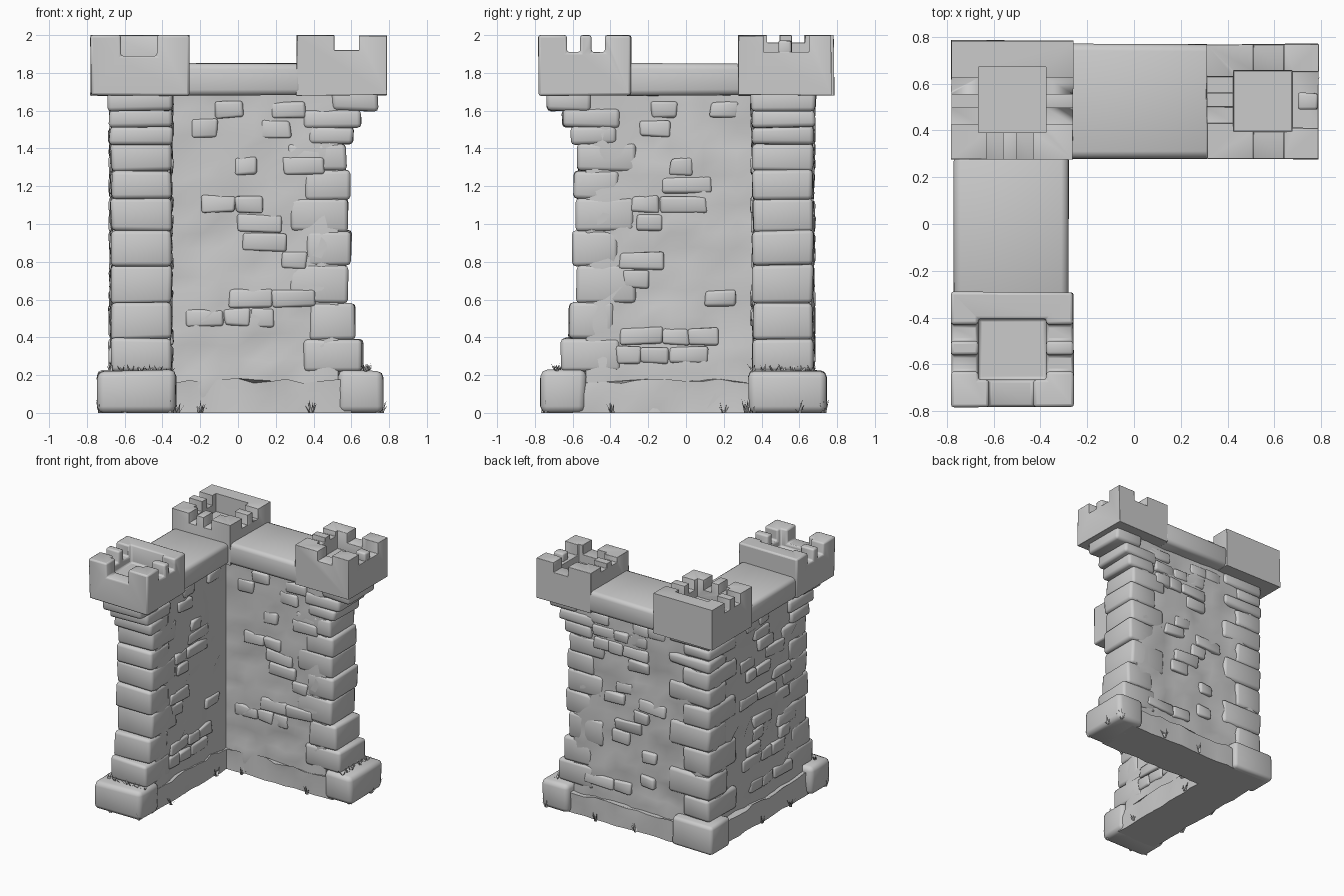
import bpy, bmesh, math, random
from mathutils import Vector

if "Cube" in bpy.data.objects:
    bpy.data.objects.remove(bpy.data.objects["Cube"])

random.seed(7)
rnd = random.uniform


def finish(bm, name, angle=40):
    bmesh.ops.recalc_face_normals(bm, faces=bm.faces[:])
    me = bpy.data.meshes.new(name)
    bm.to_mesh(me)
    bm.free()
    ob = bpy.data.objects.new(name, me)
    bpy.context.collection.objects.link(ob)
    bpy.ops.object.select_all(action='DESELECT')
    ob.select_set(True)
    bpy.context.view_layer.objects.active = ob
    bpy.ops.object.shade_smooth_by_angle(angle=math.radians(angle))
    return ob


def add_box(bm, lo, hi, jit=0.0):
    vs = bmesh.ops.create_cube(bm, size=1)['verts']
    for v in vs:
        for i in range(3):
            v.co[i] = lo[i] + (v.co[i] + .5) * (hi[i] - lo[i]) + rnd(-jit, jit)
    return vs


def stone(name, lo, hi, bevel=0.03, jit=0.008, flip=False):
    """Worn block; flip mirrors it over the diagonal onto the other arm."""
    if flip:
        lo, hi = (-hi[1], -hi[0], lo[2]), (-lo[1], -lo[0], hi[2])
    bm = bmesh.new()
    for v in add_box(bm, lo, hi, jit):
        v.co.z = max(v.co.z, 0)
    bmesh.ops.bevel(bm, geom=bm.edges[:], offset=bevel, segments=2,
                    profile=0.5, affect='EDGES')
    return finish(bm, name, 60)


# Rough L-shaped wall: the outline is lofted upward with uneven stones
def rough_wall(name, corners, levels, rough):
    pts = []
    for i, a in enumerate(corners):
        a, b = Vector(a), Vector(corners[(i + 1) % len(corners)])
        n = max(2, round((b - a).length / 0.09))
        d = (b - a).normalized()
        pts += [(a.lerp(b, k / n), Vector((d.y, -d.x)), k) for k in range(n)]
    bm = bmesh.new()
    rings = []
    for z in levels:
        ring = []
        for p, nrm, k in pts:
            s = rnd(-rough, rough) if k else 0
            ring.append(bm.verts.new((p.x + nrm.x * s, p.y + nrm.y * s,
                                      z + (rnd(-.015, .015) if 0 < z < 1.7 else 0))))
        rings.append(ring)
    for r0, r1 in zip(rings, rings[1:]):
        for i in range(len(pts)):
            j = (i + 1) % len(pts)
            bm.faces.new((r0[i], r0[j], r1[j], r1[i]))
    bm.faces.new(rings[0])
    bm.faces.new(rings[-1])
    return finish(bm, name, 45)


def ell(outer, inner, end):
    return [(-outer, outer), (-outer, -end), (-inner, -end),
            (-inner, inner), (end, inner), (end, outer)]


levels = [0, .1] + [.2 + i * .075 for i in range(20)] + [1.7]
rough_wall("wall_body", ell(.665, .36, .53), levels, .016)
rough_wall("wall_plinth", ell(.70, .345, .60), [0, .1, .17], .01)

# Stacked end stones, splayed at the foot and corbelled out under the top
courses = [(0, .22, .77), (.22, .39, .66), (.39, .58, .62), (.58, .78, .58),
           (.78, .96, .60), (.96, 1.13, .585), (1.13, 1.28, .595),
           (1.28, 1.42, .575), (1.42, 1.51, .61), (1.51, 1.60, .655),
           (1.60, 1.70, .74)]
for flip in (False, True):
    for i, (z0, z1, e) in enumerate(courses):
        foot = i == 0
        w = .045 if foot else (.012 if i < 8 else .02 + .004 * (i - 8))
        depth = .24 + .07 * (i % 2)
        out = .745 if foot else .66 + w
        stone("end_stone", (e - depth, .33 if foot else .36 - w * .6, z0),
              (e, out, z1 + .005), .035 if foot else .022, .006, flip)

# Outer corner stones, alternating long and short
for i, (z0, z1, e) in enumerate(courses):
    a, b = (.36, .24) if i % 2 else (.24, .36)
    o = .74 if i == 0 else .682
    stone("corner_stone", (-o, o - a, z0), (-o + b, o, z1 + .005), .025, .008)

# Loose wall stones standing slightly proud of each face
for flip in (False, True):
    for row in range(14):
        z = .26 + row * .1
        for side in (0, 1):
            x = rnd(-.3, -.1)
            while x < .3:
                w = rnd(.12, .26)
                if random.random() < .4:
                    y = (.345, .40) if side == 0 else (.62, .68)
                    stone("wall_stone", (x, y[0], z), (x + w, y[1], z + .09),
                          .014, .009, flip)
                x += w

# Walkway slabs between the turrets
for flip in (False, True):
    stone("walkway", (-.30, .28, 1.68), (.34, .77, 1.85), .03, .003, flip)


# Turret tops: block with a pit and notches cut out of the rim
def turret(name, x0, x1, y0, y1, notches):
    bm = bmesh.new()
    add_box(bm, (x0, y0, 1.68), (x1, y1, 2.0), .004)
    for v in bm.verts:
        v.co.z = min(v.co.z, 2.0)
    ob = finish(bm, name)
    t = .115
    cuts = [((x0 + t, y0 + t, 1.855), (x1 - t, y1 - t, 2.2))]
    for side, a, b, z in notches:
        cuts.append({'front': ((x0 + a, y0 - .1, z), (x0 + b, y0 + t + .03, 2.3)),
                     'back': ((x0 + a, y1 - t - .03, z), (x0 + b, y1 + .1, 2.3)),
                     'left': ((x0 - .1, y0 + a, z), (x0 + t + .03, y0 + b, 2.3)),
                     'right': ((x1 - t - .03, y0 + a, z), (x1 + .1, y0 + b, 2.3))}[side])
    for lo, hi in cuts:
        bm = bmesh.new()
        add_box(bm, lo, hi)
        cutter = finish(bm, "cutter")
        cutter.hide_render = True
        m = ob.modifiers.new("cut", 'BOOLEAN')
        m.operation, m.solver, m.object = 'DIFFERENCE', 'EXACT', cutter
        bpy.context.view_layer.objects.active = ob
        bpy.ops.object.modifier_apply(modifier=m.name)
        bpy.data.objects.remove(cutter)
    m = ob.modifiers.new("worn_edges", 'BEVEL')
    m.width, m.segments, m.limit_method = .014, 2, 'ANGLE'
    bpy.ops.object.modifier_apply(modifier=m.name)


def pair(side, z=1.91):
    return [(side, .15, .22, z), (side, .28, .35, z)]


turret("front_turret", -.78, -.26, -.78, -.29,
       [('front', .16, .35, 1.89)] + pair('left') + pair('right'))
turret("corner_turret", -.78, -.26, .275, .785,
       pair('left', 1.92) + pair('right', 1.92) + pair('front', 1.92))
turret("right_turret", .31, .79, .28, .77,
       [('right', .13, .37, 1.91), ('front', .2, .33, 1.92),
        ('back', .2, .33, 1.92)] + pair('left', 1.96))
# Low middle merlons on the front turret and the right turret rim
stone("small_merlon", (.70, .49, 1.88), (.785, .56, 1.97), .012, .004)


# Grass tufts around the foot and on the foot stones
def tuft(bm, x, y, z, n=7, size=.06):
    for _ in range(n):
        a = rnd(0, 6.28)
        d = Vector((math.cos(a), math.sin(a), 0))
        s = Vector((-d.y, d.x, 0)) * .009
        p = Vector((x, y, z)) + d * rnd(0, .012)
        tip = p + d * rnd(.01, .04) + Vector((0, 0, rnd(.5, 1.1) * size))
        bm.faces.new([bm.verts.new(q) for q in (p - s, p + s, tip)])


bm = bmesh.new()
for x, y in [(.74, .36), (.76, .60), (.73, .73), (.39, .32), (-.20, .33),
             (.30, .72), (-.05, .71)]:
    for q in ((x, y), (-y, -x)):
        tuft(bm, *q, 0, 7, .07)
for k in range(7):
    for q in ((.68, .36 + k * .052), (-.36 - k * .052, -.68)):
        tuft(bm, *q, .215, 4, .045)
finish(bm, "grass")
